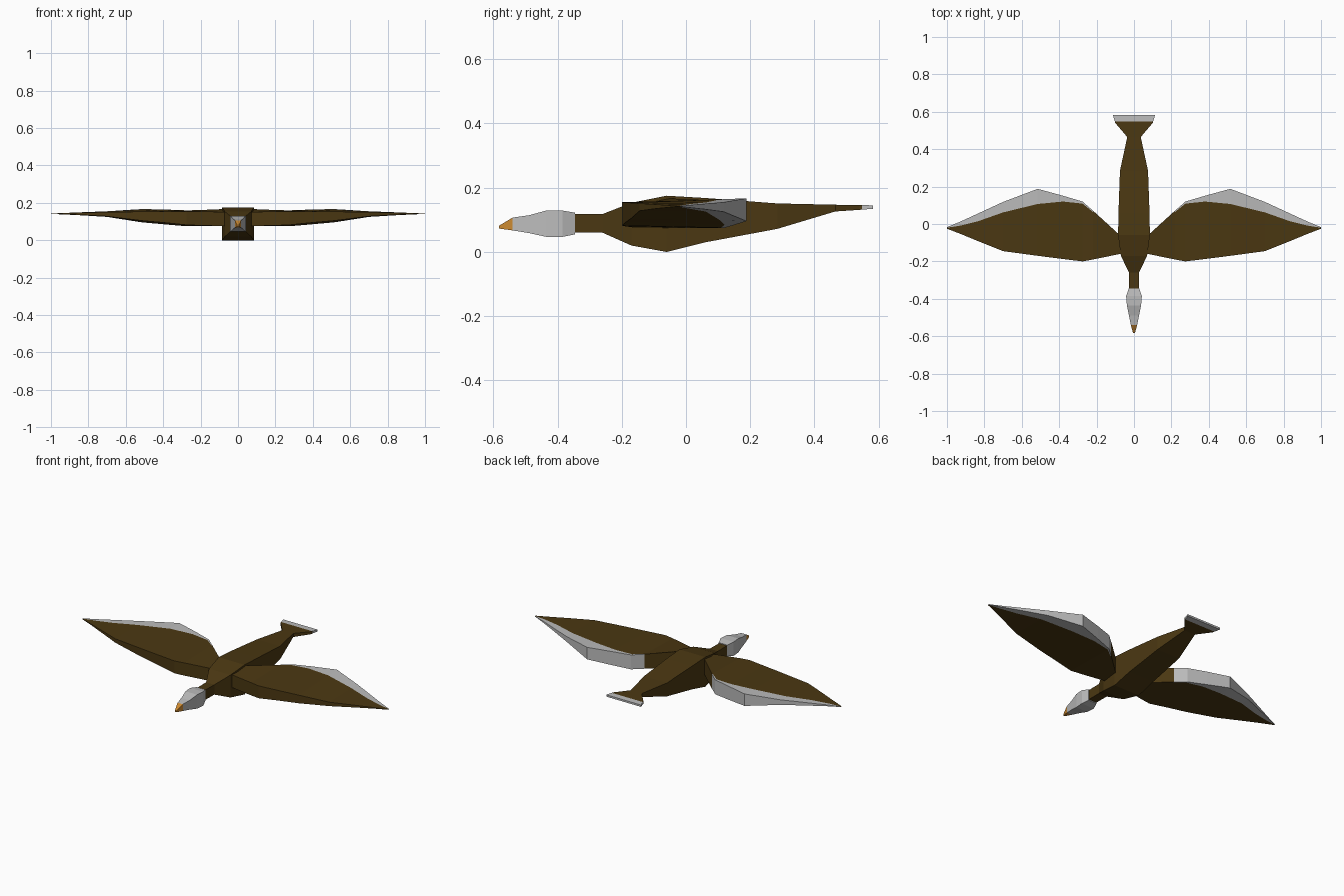
import bpy
import bmesh

cube = bpy.data.objects.get("Cube")
if cube:
    bpy.data.objects.remove(cube, do_unlink=True)


def make_material(name, rgb):
    mat = bpy.data.materials.new(name)
    mat.use_nodes = True
    color = (*rgb, 1.0)
    mat.diffuse_color = color
    bsdf = mat.node_tree.nodes["Principled BSDF"]
    bsdf.inputs["Base Color"].default_value = color
    bsdf.inputs["Roughness"].default_value = 0.9
    return mat


brown = make_material("brown_feathers", (0.07, 0.039, 0.006))
white = make_material("pale_feathers", (0.5, 0.5, 0.5))
orange = make_material("orange_beak", (0.6, 0.25, 0.03))


def loft(name, rings, materials, pick=None):
    """Skin a list of closed rings, cap both ends, colour faces by rule."""
    bm = bmesh.new()
    loops = [[bm.verts.new(p) for p in ring] for ring in rings]
    count = len(rings[0])
    for i, (a, b) in enumerate(zip(loops, loops[1:])):
        for j in range(count):
            k = (j + 1) % count
            face = bm.faces.new((a[j], a[k], b[k], b[j]))
            face.material_index = pick(i, j) if pick else 0
    bm.faces.new(loops[0])
    bm.faces.new(loops[-1])
    bmesh.ops.recalc_face_normals(bm, faces=bm.faces)
    mesh = bpy.data.meshes.new(name)
    bm.to_mesh(mesh)
    bm.free()
    for mat in materials:
        mesh.materials.append(mat)
    obj = bpy.data.objects.new(name, mesh)
    bpy.context.collection.objects.link(obj)
    return obj


def box_ring(y, half, low, high):
    return [(-half, y, low), (half, y, low), (half, y, high), (-half, y, high)]


def box_loft(name, sections, mat):
    return loft(name, [box_ring(*s) for s in sections], [mat])


# Beak, head, body and tail: (y, half width, bottom, top)
beak_base = (-0.54, 0.017, 0.067, 0.107)
box_loft("beak", [(-0.583, 0.005, 0.073, 0.081), beak_base], orange)
box_loft("head", [
    beak_base,
    (-0.49, 0.027, 0.059, 0.114),
    (-0.435, 0.038, 0.047, 0.129),
    (-0.385, 0.042, 0.047, 0.129),
    (-0.345, 0.028, 0.055, 0.122),
], white)
tail_band = (0.548, 0.102, 0.132, 0.146)
box_loft("body", [
    (-0.345, 0.026, 0.06, 0.118),
    (-0.26, 0.027, 0.06, 0.118),
    (-0.17, 0.07, 0.02, 0.153),
    (-0.06, 0.085, 0, 0.175),
    (0.06, 0.083, 0.03, 0.168),
    (0.285, 0.075, 0.072, 0.151),
    (0.465, 0.036, 0.126, 0.147),
    (0.54, 0.1, 0.131, 0.146),
    tail_band,
], brown)
box_loft("tail_tip", [tail_band, (0.583, 0.113, 0.134, 0.145)], white)

# Wing sections: (x, front y, colour edge y, rear y,
#                 front bottom, front top, rear bottom, rear top)
WING = [
    (0.05, -0.155, -0.088, -0.083, 0.075, 0.15, 0.075, 0.168),
    (0.22, -0.19, 0.065, 0.072, 0.08, 0.155, 0.075, 0.161),
    (0.275, -0.2, 0.109, 0.12, 0.082, 0.155, 0.075, 0.16),
    (0.38, -0.187, 0.12, 0.151, 0.093, 0.154, 0.084, 0.164),
    (0.515, -0.17, 0.107, 0.188, 0.105, 0.153, 0.096, 0.167),
    (0.7, -0.145, 0.062, 0.118, 0.128, 0.151, 0.125, 0.155),
    (0.83, -0.093, 0.016, 0.058, 0.135, 0.148, 0.133, 0.15),
    (0.93, -0.052, -0.009, 0.012, 0.139, 0.145, 0.138, 0.146),
    (1.0, -0.025, -0.02, -0.017, 0.141, 0.143, 0.141, 0.143),
]


def wing_ring(side, x, front, edge, rear, fb, ft, rb, rt):
    t = (edge - front) / (rear - front)
    profile = [(front, fb), (front, ft), (edge, ft + t * (rt - ft)),
               (rear, rt), (rear, rb), (edge, fb + t * (rb - fb))]
    return [(side * x, y, z) for y, z in profile]


def wing_color(i, j):
    # Pale trailing band on top, rear and underside, outside the root
    return 1 if i >= 1 and j in (2, 3, 4) else 0


for side, label in ((1, "left"), (-1, "right")):
    loft(label + "_wing", [wing_ring(side, *s) for s in WING],
         [brown, white], wing_color)
